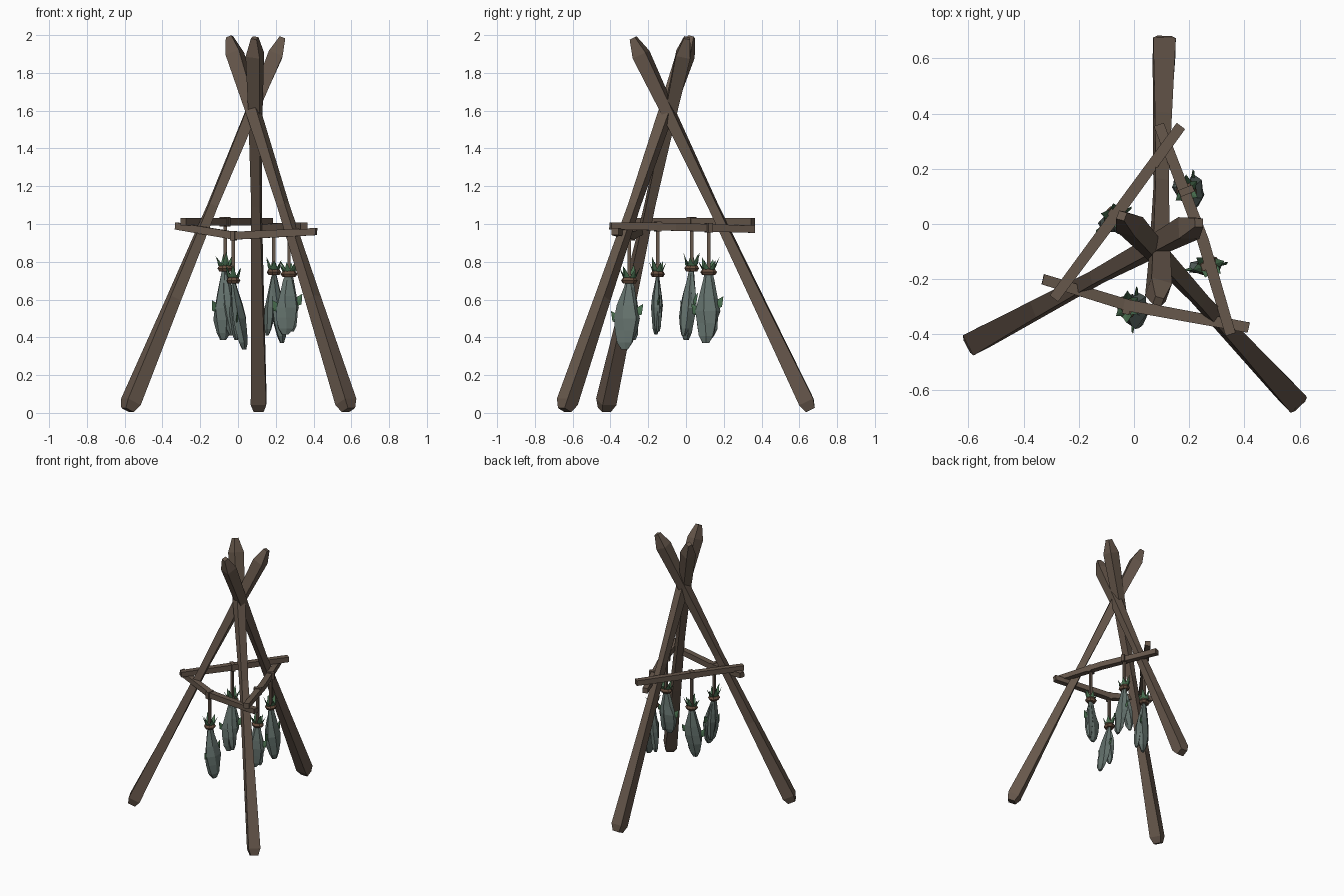
import bpy, bmesh, math, random
from mathutils import Vector, Matrix

if "Cube" in bpy.data.objects:
    bpy.data.objects.remove(bpy.data.objects["Cube"])

random.seed(4)


def material(name, hexcol):
    m = bpy.data.materials.new(name)
    c = [((hexcol >> s) & 255) / 255 for s in (16, 8, 0)]
    m.diffuse_color = [((v + 0.055) / 1.055) ** 2.4 if v > 0.04 else v / 12.92 for v in c] + [1]
    m.use_nodes = True
    m.node_tree.nodes["Principled BSDF"].inputs["Base Color"].default_value = m.diffuse_color
    return m


WOOD = material("wood", 0x66574B)
HERB = material("dried_herb", 0x64726D)
LEAF = material("green_leaf", 0x4A7050)
CORD = material("cord", 0x69503F)


def make(name, bm, mat):
    bmesh.ops.recalc_face_normals(bm, faces=bm.faces)
    me = bpy.data.meshes.new(name)
    bm.to_mesh(me)
    bm.free()
    me.materials.append(mat)
    ob = bpy.data.objects.new(name, me)
    bpy.context.collection.objects.link(ob)
    return ob


def loft(bm, rings):
    """Skin a list of equal-length point rings and cap both ends."""
    vs = [[bm.verts.new(p) for p in r] for r in rings]
    n = len(vs[0])
    for a, b in zip(vs, vs[1:]):
        for i in range(n):
            bm.faces.new((a[i], a[(i + 1) % n], b[(i + 1) % n], b[i]))
    bm.faces.new(vs[0][::-1])
    bm.faces.new(vs[-1])


def beam(bm, pts, stations, twist=0.0, sides=4):
    """Sweep a polygon along pts; stations are (fraction, half width)."""
    a, b = Vector(pts[0]), Vector(pts[-1])
    mid = Vector(pts[1]) if len(pts) > 2 else (a + b) / 2
    d = (b - a).normalized()
    u = d.cross(Vector((0, 0, 1)))
    u = u.normalized() if u.length > 0.01 else Vector((1, 0, 0))
    v = u.cross(d)
    rings = []
    for t, h in stations:
        c = a.lerp(mid, t * 2) if t < 0.5 else mid.lerp(b, t * 2 - 1)
        r = h / math.cos(math.pi / sides)
        ring = []
        for i in range(sides):
            ang = math.tau * (i + 0.5) / sides + twist * t
            p = c + u * r * math.cos(ang) + v * r * math.sin(ang)
            p.z = min(2.0, max(0.0, p.z))
            ring.append(p)
        rings.append(ring)
    loft(bm, rings)


# Three crossed poles, flared and chamfered at both ends, slim in the middle
POLE = [(0, 0.026), (0.022, 0.041), (0.3, 0.031), (0.55, 0.024), (0.8, 0.031), (0.955, 0.039), (1, 0.016)]
poles = {
    "left_pole": ((-0.585, -0.432, 0.015), (0.235, 0.005, 1.985), 0.5),
    "right_pole": ((0.585, -0.643, 0.015), (-0.045, 0.03, 1.99), -0.5),
    "back_pole": ((0.11, 0.658, 0.015), (0.088, -0.28, 1.985), 0.3),
}
for name, (a, b, tw) in poles.items():
    bm = bmesh.new()
    beam(bm, (a, b), POLE, tw)
    make(name, bm, WOOD)

# Slightly bent rails tied between the poles
RAIL = [(0, 0.019), (0.5, 0.021), (1, 0.019)]
rails = {
    "front_rail": ((-0.33, -0.20, 0.99), (-0.02, -0.295, 0.938), (0.415, -0.375, 0.96)),
    "right_rail": ((0.35, -0.40, 0.99), (0.25, -0.06, 0.985), (0.09, 0.36, 0.972)),
    "left_rail": ((-0.29, -0.27, 1.012), (-0.06, 0.04, 1.012), (0.17, 0.355, 1.012)),
}
for name, pts in rails.items():
    bm = bmesh.new()
    beam(bm, pts, RAIL)
    make(name, bm, WOOD)

# Herb outline: (fraction down, half-width share)
HERB_SHAPE = [(0, 0.28), (0.1, 0.42), (0.36, 0.8), (0.55, 1.0), (0.72, 0.9), (0.9, 0.66), (1, 0.28)]


def herb(bm, top, tip, wide, deep, yaw):
    top, tip = Vector(top), Vector(tip)
    rot = Matrix.Rotation(yaw, 3, 'Z')
    rings = []
    for k, (t, w) in enumerate(HERB_SHAPE):
        c = top.lerp(tip, t)
        ring = []
        for i in range(6):
            a = math.tau * i / 6 + 0.12 * k
            j = random.uniform(0.88, 1.12)
            off = rot @ Vector((wide * w * j * math.cos(a), deep * w * j * math.sin(a), 0))
            ring.append(c + off)
        rings.append(ring)
    loft(bm, rings)


def spike(bm, base, tip, w, side):
    """Thin four-sided pointed leaf, widest a third of the way along."""
    base, tip = Vector(base), Vector(tip)
    d = (tip - base).normalized()
    v = d.cross(side).normalized()
    u = v.cross(d)
    m = base.lerp(tip, 0.4)
    ring = [bm.verts.new(m + o) for o in (u * w, v * w * 0.25, -u * w, -v * w * 0.25)]
    b, t = bm.verts.new(base), bm.verts.new(tip)
    for i in range(4):
        bm.faces.new((ring[i], ring[(i + 1) % 4], t))
        bm.faces.new((ring[(i + 1) % 4], ring[i], b))


def bundle(label, x, y, bar_z, neck_z, tip, wide, deep, yaw, rail_yaw, second):
    axis = Matrix.Rotation(yaw, 3, 'Z')
    neck, tip = Vector((x, y, neck_z)), Vector(tip)
    # Herb bodies: a large one and a smaller one beside it
    bm = bmesh.new()
    herb(bm, neck, tip, wide, deep, yaw)
    herb(bm, neck, second, wide * 0.62, deep * 0.8, yaw + 0.3)
    make(label + "_herbs", bm, HERB)
    # Leaves fanning above the collar
    bm = bmesh.new()
    for i in range(6):
        a = math.tau * i / 6 + 0.25
        out = axis @ Vector((0.06 * math.cos(a), 0.045 * math.sin(a), 0))
        tangent = axis @ Vector((-math.sin(a), math.cos(a), 0))
        spike(bm, neck + out * 0.25 - Vector((0, 0, 0.012)),
              neck + out + Vector((0, 0, random.uniform(0.06, 0.09))), 0.018, tangent)
    # One leaf poking out of each edge of the herbs
    for t, s in ((0.42, 1), (0.52, -1)):
        c = neck.lerp(tip, t)
        spike(bm, c + axis @ Vector((s * wide * 0.55, 0, -0.04)),
              c + axis @ Vector((s * (wide + 0.016), 0.01 * s, 0.03)), 0.026, axis @ Vector((1, 0, 0.1)))
    make(label + "_leaves", bm, LEAF)
    # Hanging cord, neck collar and loop around the rail
    bm = bmesh.new()
    beam(bm, ((x, y, neck_z), (x, y, bar_z)), [(0, 0.009), (1, 0.009)])
    make(label + "_hanging_cord", bm, WOOD)
    bm = bmesh.new()
    prof = [(-0.016, 0.034), (0, 0.045), (0.016, 0.034)]
    loft(bm, [[neck + axis @ Vector((r * math.cos(math.tau * i / 8), 0.85 * r * math.sin(math.tau * i / 8), z))
               for i in range(8)] for z, r in prof])
    make(label + "_collar", bm, CORD)
    bm = bmesh.new()
    m = Matrix.Translation((x, y, bar_z)) @ Matrix.Rotation(rail_yaw, 4, 'Z') @ Matrix.Diagonal((0.026, 0.054, 0.052, 1))
    bmesh.ops.create_cube(bm, size=1, matrix=m)
    make(label + "_rail_loop", bm, WOOD)


bundle("front_bundle", -0.025, -0.30, 0.938, 0.70, (0.033, -0.325, 0.335), 0.068, 0.036, 1.35, -0.22, (-0.01, -0.28, 0.385))
bundle("left_bundle", -0.068, 0.03, 1.012, 0.765, (-0.08, 0.0, 0.385), 0.062, 0.04, 0.5, 0.94, (-0.035, -0.015, 0.41))
bundle("back_bundle", 0.19, 0.12, 0.98, 0.745, (0.233, 0.105, 0.37), 0.068, 0.035, 1.4, 1.95, (0.155, 0.14, 0.41))
bundle("right_bundle", 0.27, -0.15, 0.986, 0.735, (0.25, -0.16, 0.415), 0.064, 0.029, 0.08, 1.88, (0.285, -0.147, 0.43))
